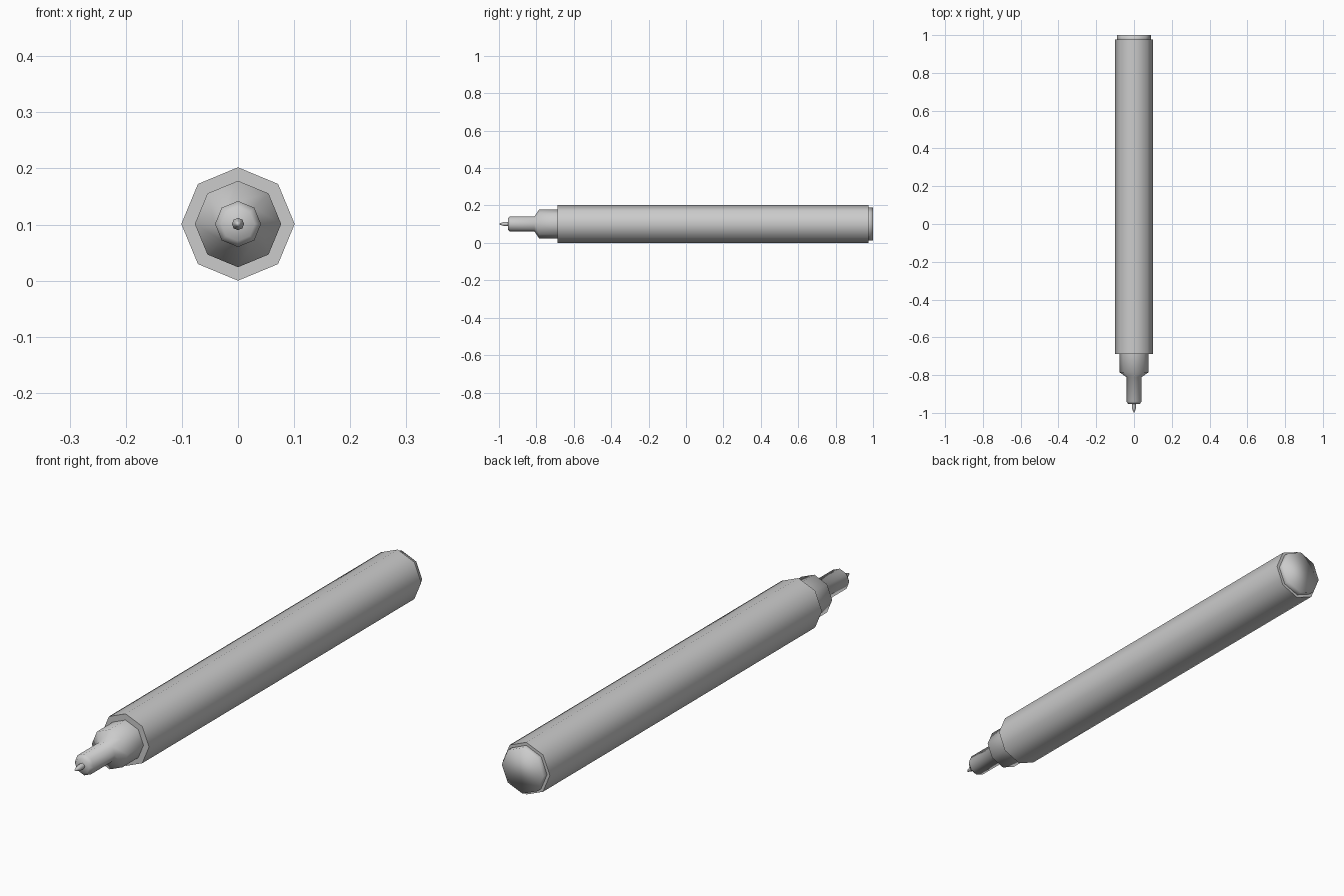
import bpy
import bmesh
from math import sin, cos, tau, radians

if "Cube" in bpy.data.objects:
    bpy.data.objects.remove(bpy.data.objects["Cube"])

SIDES = 8
AXIS_Z = 0.101


def lathe(name, profile, angle=60):
    """Turn (y, radius) points around the pen axis; radius 0 makes a point."""
    bm = bmesh.new()
    rings = []
    for y, r in profile:
        if r == 0:
            rings.append([bm.verts.new((0, y, AXIS_Z))])
        else:
            rings.append([bm.verts.new((r * cos(tau * i / SIDES), y, AXIS_Z + r * sin(tau * i / SIDES)))
                          for i in range(SIDES)])
    for a, b in zip(rings, rings[1:]):
        for i in range(SIDES):
            j = (i + 1) % SIDES
            if len(a) == 1:
                bm.faces.new((a[0], b[i], b[j]))
            elif len(b) == 1:
                bm.faces.new((a[i], b[0], a[j]))
            else:
                bm.faces.new((a[i], b[i], b[j], a[j]))
    for ring in (rings[0], rings[-1]):
        if len(ring) > 1:
            bm.faces.new(ring)
    bmesh.ops.recalc_face_normals(bm, faces=bm.faces)
    mesh = bpy.data.meshes.new(name)
    bm.to_mesh(mesh)
    bm.free()
    obj = bpy.data.objects.new(name, mesh)
    bpy.context.collection.objects.link(obj)
    bpy.ops.object.select_all(action='DESELECT')
    obj.select_set(True)
    bpy.context.view_layer.objects.active = obj
    bpy.ops.object.shade_smooth_by_angle(angle=radians(angle))
    return obj


# Long barrel and the short front collar, meeting at a fine seam
lathe("barrel", [(-0.53, 0.101), (0.977, 0.101)])
lathe("front_collar", [(-0.688, 0.101), (-0.53, 0.101)])

# Stepped nose: wide section, short taper, narrow sleeve, rounded end
lathe("nose", [(-0.67, 0.077), (-0.785, 0.077), (-0.81, 0.041),
               (-0.94, 0.041), (-0.953, 0.03)])

# Fine writing point
lathe("nib", [(-0.945, 0.011), (-0.97, 0.011), (-0.992, 0.005), (-1.0, 0)])

# End plug, softly shaded over its rim
lathe("end_plug", [(0.96, 0.089), (1.0, 0.089)], angle=180)
